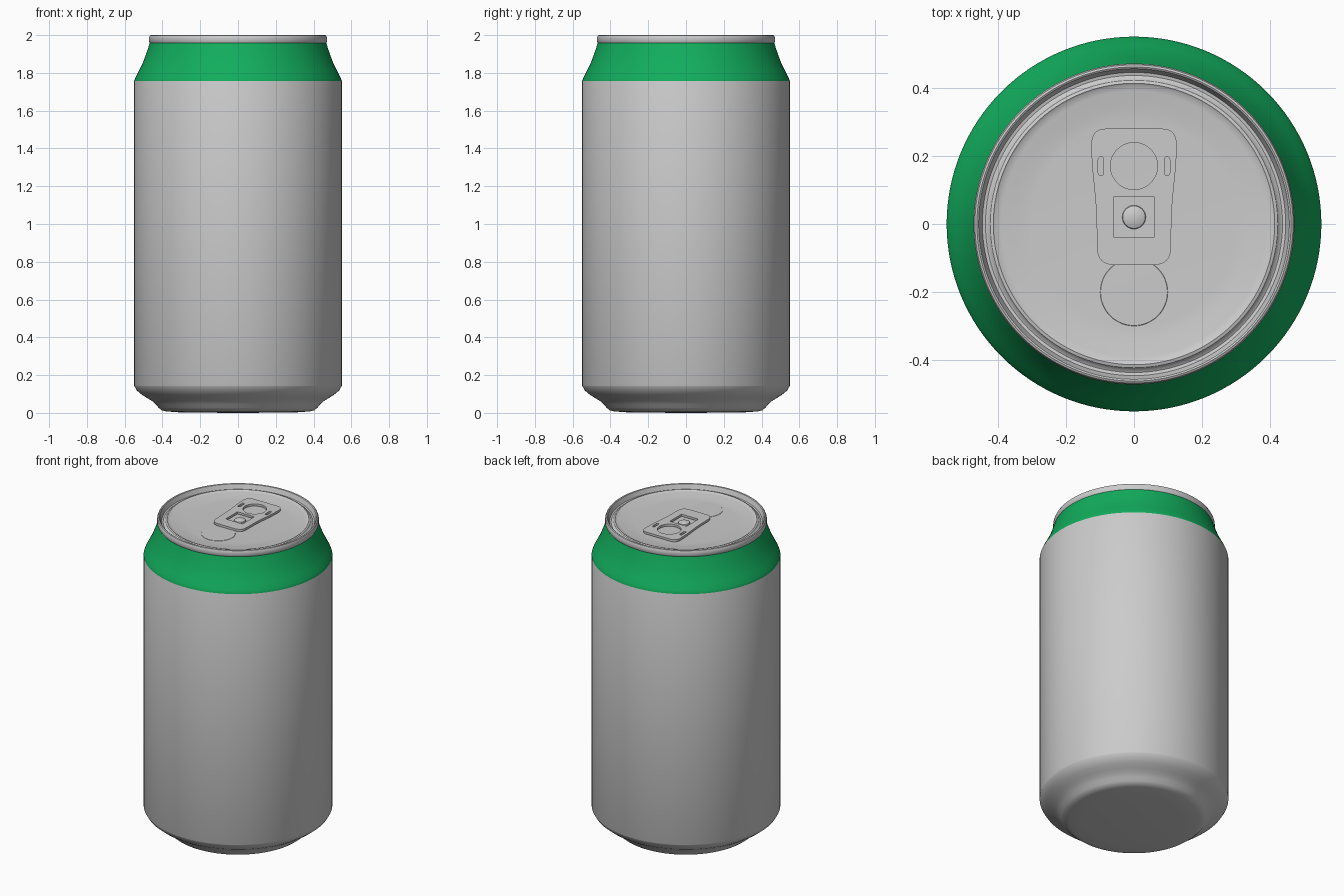
import bpy, bmesh, math
from mathutils import Vector

if "Cube" in bpy.data.objects:
    bpy.data.objects.remove(bpy.data.objects["Cube"])


def material(name, rgb):
    m = bpy.data.materials.new(name)
    m.diffuse_color = (*rgb, 1)
    m.use_nodes = True
    m.node_tree.nodes["Principled BSDF"].inputs["Base Color"].default_value = m.diffuse_color
    return m


silver = material("silver", (0.6, 0.6, 0.6))
green = material("green", (0.006, 0.42, 0.11))


def smooth(ob, angle=30):
    bpy.ops.object.select_all(action='DESELECT')
    ob.select_set(True)
    bpy.context.view_layer.objects.active = ob
    bpy.ops.object.shade_smooth_by_angle(angle=math.radians(angle))


def lathe(name, profile, mats, center=(0, 0), steps=128, rule=None):
    """Spin an (r, z) profile about the z axis."""
    bm = bmesh.new()
    verts = [bm.verts.new((r, 0, z)) for r, z in profile]
    edges = [bm.edges.new(p) for p in zip(verts, verts[1:])]
    bmesh.ops.spin(bm, geom=verts + edges, cent=(0, 0, 0), axis=(0, 0, 1),
                   angle=math.tau, steps=steps, use_merge=False)
    bmesh.ops.remove_doubles(bm, verts=bm.verts, dist=1e-5)
    bmesh.ops.recalc_face_normals(bm, faces=bm.faces)
    if rule:
        for f in bm.faces:
            f.material_index = rule(f.calc_center_median())
    me = bpy.data.meshes.new(name)
    bm.to_mesh(me)
    bm.free()
    for m in mats:
        me.materials.append(m)
    ob = bpy.data.objects.new(name, me)
    ob.location = (*center, 0)
    bpy.context.collection.objects.link(ob)
    smooth(ob)
    return ob


# Can body: base, tapered foot, straight wall and green neck
lathe("can_body",
      [(0, 0), (0.30, 0.002), (0.38, 0.008), (0.405, 0.014), (0.42, 0.027),
       (0.435, 0.045), (0.455, 0.063), (0.48, 0.078), (0.51, 0.097),
       (0.535, 0.118), (0.548, 0.14), (0.55, 0.145), (0.55, 1.757),
       (0.543, 1.775), (0.525, 1.81), (0.505, 1.85), (0.49, 1.89),
       (0.476, 1.93), (0.466, 1.962)],
      [silver, green], rule=lambda c: int(c.z > 1.757))

# Lid: rolled rim, inner wall, shoulder and dished panel
lathe("lid",
      [(0.455, 1.957), (0.467, 1.959), (0.471, 1.966), (0.471, 1.988),
       (0.467, 1.997), (0.461, 2.0), (0.456, 1.997), (0.445, 1.968),
       (0.436, 1.966), (0.428, 1.970), (0.422, 1.979), (0.413, 1.982),
       (0.408, 1.978), (0.39, 1.975), (0.365, 1.972), (0.335, 1.967),
       (0.30, 1.965), (0, 1.965)], [silver])

# Scored mouth panel and rivet
lathe("mouth_panel", [(0.10, 1.964), (0.098, 1.9665), (0, 1.967)],
      [silver], center=(0, -0.2), steps=48)
lathe("rivet", [(0.035, 1.964), (0.033, 1.972), (0.022, 1.977), (0, 1.979)],
      [silver], center=(0, 0.02), steps=32)


def rounded(corners, radius, n=6):
    """Round each corner of a polygon with a quadratic bend."""
    pts = [Vector(c) for c in corners]
    out = []
    for i, p in enumerate(pts):
        a, b = pts[i - 1] - p, pts[(i + 1) % len(pts)] - p
        r = min(radius, a.length * 0.49, b.length * 0.49)
        a, b = p + a.normalized() * r, p + b.normalized() * r
        for k in range(n + 1):
            t = k / n
            out.append(a * (1 - t) ** 2 + p * 2 * t * (1 - t) + b * t * t)
    return out


def box(x, y, w, h):
    return [(x - w, y - h), (x + w, y - h), (x + w, y + h), (x - w, y + h)]


# Pull tab: outline with finger hole, rivet window and two slots
right = [(0.108, -0.12), (0.11, 0.04), (0.125, 0.19), (0.125, 0.28)]
outline = right + [(-x, y) for x, y in reversed(right)]
circle = [Vector((0.069 * math.cos(a), 0.17 + 0.069 * math.sin(a)))
          for a in (math.tau * i / 48 for i in range(48))]
loops = [rounded(outline, 0.05), circle, rounded(box(0, 0.02, 0.06, 0.06), 0.003, 2)]
loops += [rounded(box(s * 0.097, 0.17, 0.008, 0.027), 0.008) for s in (-1, 1)]

curve = bpy.data.curves.new("pull_tab", 'CURVE')
curve.dimensions = '2D'
curve.fill_mode = 'BOTH'
curve.extrude = 0.007
for pts in loops:
    sp = curve.splines.new('POLY')
    sp.points.add(len(pts) - 1)
    for q, p in zip(sp.points, pts):
        q.co = (p.x, p.y, 0, 1)
    sp.use_cyclic_u = True
curve.materials.append(silver)
tab = bpy.data.objects.new("pull_tab", curve)
tab.location.z = 1.977
bpy.context.collection.objects.link(tab)
bpy.ops.object.select_all(action='DESELECT')
tab.select_set(True)
bpy.context.view_layer.objects.active = tab
bpy.ops.object.convert(target='MESH')
smooth(bpy.context.view_layer.objects.active)
